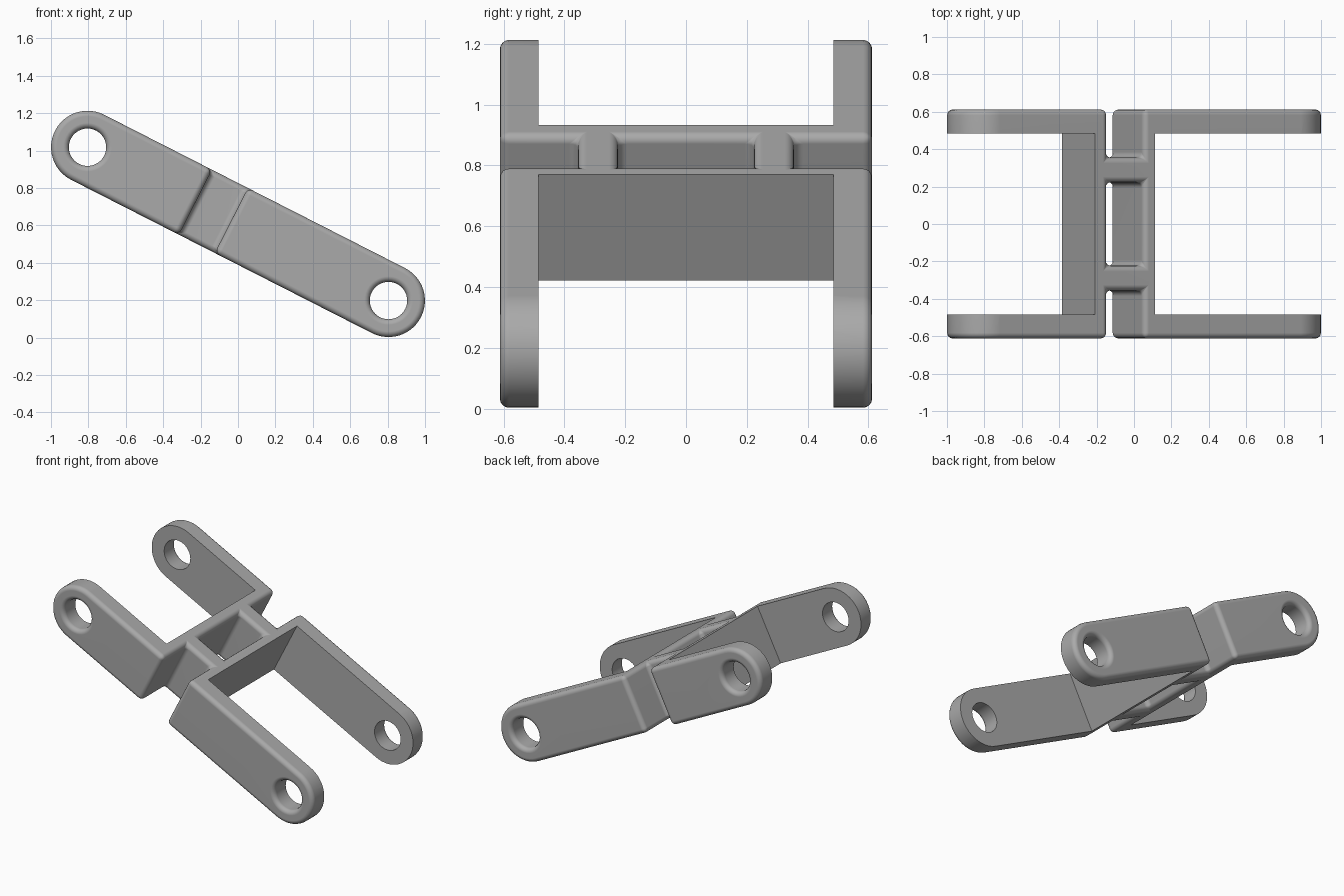
import bpy, bmesh, math
from mathutils import Matrix, Vector

cube = bpy.data.objects.get("Cube")
if cube:
    bpy.data.objects.remove(cube, do_unlink=True)

REACH, HALF_H, HALF_W = 0.903, 0.195, 0.612   # hole centre, half height, half width
HOLE_R, ROUND = 0.1, 0.03
GAP_A, GAP_B = -0.255, -0.04                  # gap between the two brackets
WALL_A, WALL_B = -0.332, 0.026                # inner faces of the brackets
ARM_IN = 0.485                                # inner side of the arms
TAB_IN, TAB_OUT = 0.223, 0.355                # connecting tabs

grey = bpy.data.materials.new("grey metal")
grey.use_nodes = True
grey.diffuse_color = (0.4, 0.4, 0.4, 1)
grey.node_tree.nodes["Principled BSDF"].inputs["Base Color"].default_value = (0.4, 0.4, 0.4, 1)


def prism(name, outline, y0, y1):
    """Extrude an (x, z) outline along y."""
    bm = bmesh.new()
    face = bm.faces.new([bm.verts.new((x, y0, z)) for x, z in outline])
    new = bmesh.ops.extrude_face_region(bm, geom=[face])["geom"]
    bmesh.ops.translate(bm, vec=Vector((0, y1 - y0, 0)),
                        verts=[v for v in new if isinstance(v, bmesh.types.BMVert)])
    bmesh.ops.recalc_face_normals(bm, faces=bm.faces)
    mesh = bpy.data.meshes.new(name)
    bm.to_mesh(mesh)
    bm.free()
    obj = bpy.data.objects.new(name, mesh)
    bpy.context.collection.objects.link(obj)
    return obj


def arc(cx, r, start, sweep, n):
    return [(cx + r * math.cos(start + sweep * i / n), r * math.sin(start + sweep * i / n))
            for i in range(n + 1)]


def box(name, x0, x1, y0, y1):
    return prism(name, [(x0, -1), (x1, -1), (x1, 1), (x0, 1)], y0, y1)


def bake(obj):
    """Replace the mesh with its modified result."""
    deps = bpy.context.evaluated_depsgraph_get()
    mesh = bpy.data.meshes.new_from_object(obj.evaluated_get(deps))
    obj.modifiers.clear()
    obj.data = mesh


def cut(obj, cutters):
    for c in cutters:
        c.hide_render = True
        mod = obj.modifiers.new("cut", 'BOOLEAN')
        mod.operation, mod.solver, mod.object = 'DIFFERENCE', 'EXACT', c
    bake(obj)
    for c in cutters:
        bpy.data.objects.remove(c, do_unlink=True)


# Solid bar with rounded ends
half = math.pi / 2
link = prism("chain_link", arc(REACH, HALF_H, -half, math.pi, 24)
             + arc(-REACH, HALF_H, half, math.pi, 24), -HALF_W, HALF_W)

# Pin holes, side notches and the middle slot
cutters = [prism("pin_hole", arc(s * REACH, HOLE_R, 0, math.tau * 39 / 40, 39), -1, 1)
           for s in (-1, 1)]
cutters += [box("notch", GAP_A, GAP_B, *span)
            for span in ((-1, -TAB_OUT), (-TAB_IN, TAB_IN), (TAB_OUT, 1))]
cut(link, cutters)

# Round every outer edge
bevel = link.modifiers.new("round", 'BEVEL')
bevel.width, bevel.segments = ROUND, 4
bevel.limit_method, bevel.angle_limit = 'ANGLE', math.radians(40)
bevel.use_clamp_overlap = False
bake(link)

# Sharp openings between the arms
cut(link, [box("opening", -2, WALL_A, -ARM_IN, ARM_IN),
           box("opening", WALL_B, 2, -ARM_IN, ARM_IN)])

# Material, shading and tilt
link.data.materials.clear()
link.data.materials.append(grey)
for p in link.data.polygons:
    p.material_index = 0
bpy.ops.object.select_all(action='DESELECT')
link.select_set(True)
bpy.context.view_layer.objects.active = link
bpy.ops.object.shade_smooth_by_angle(angle=math.radians(35))
normals = link.modifiers.new("normals", 'WEIGHTED_NORMAL')
normals.keep_sharp = True
link.matrix_world = Matrix.Translation((0, 0, 0.608)) @ Matrix.Rotation(math.radians(27), 4, 'Y')
